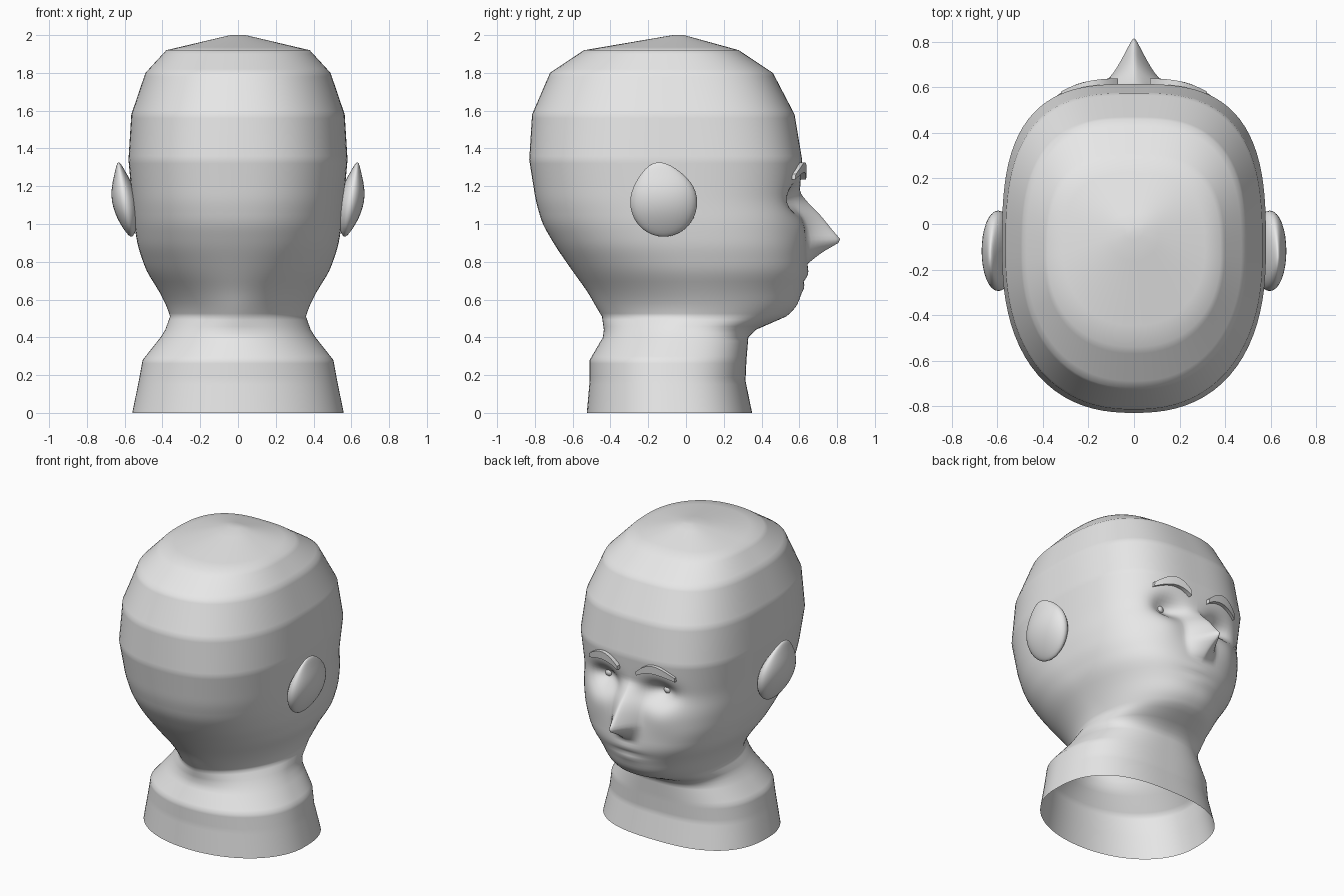
import bpy, bmesh
from math import sin, cos, pi, exp, ceil, sqrt

if "Cube" in bpy.data.objects:
    bpy.data.objects.remove(bpy.data.objects["Cube"])

clay = bpy.data.materials.new("plain_grey")
clay.use_nodes = True
GREY = (0.8, 0.8, 0.8, 1)
clay.diffuse_color = GREY
clay.node_tree.nodes["Principled BSDF"].inputs["Base Color"].default_value = GREY

# Outline by height: z, half width, back y, face y, squareness of the face side
PROFILE = [
    (0, .56, -.525, .35, 2.6), (.17, .525, -.51, .315, 2.6),
    (.28, .505, -.51, .32, 2.6), (.40, .41, -.44, .33, 2.5),
    (.44, .385, -.435, .37, 2.4), (.51, .36, -.445, .53, 2.2),
    (.56, .375, -.475, .59, 2.2), (.64, .415, -.52, .61, 2.3),
    (.75, .485, -.60, .645, 2.5), (.88, .53, -.69, .64, 2.7),
    (1, .55, -.76, .63, 2.8), (1.12, .56, -.795, .6, 2.9),
    (1.34, .58, -.83, .615, 3), (1.58, .565, -.815, .575, 2.9),
    (1.8, .49, -.72, .46, 2.8), (1.92, .38, -.54, .28, 2.8),
    (2, .04, -.07, -.01, 2.5)]
# Nose ridge: z, depth, half width
NOSE = [(.79, 0, .1), (.85, .09, .115), (.91, .21, .12),
        (.98, .15, .12), (1.06, .095, .12), (1.17, 0, .11)]
FACE_LOW, FACE_HIGH = .54, 1.3


def interpolate(table, z):
    if z <= table[0][0]:
        return table[0][1:]
    for a, b in zip(table, table[1:]):
        if z <= b[0]:
            t = (z - a[0]) / (b[0] - a[0])
            return tuple(p + (q - p) * t for p, q in zip(a[1:], b[1:]))
    return table[-1][1:]


def section(z):
    """Half width, half depth, centre and squareness, softened over the face."""
    soft = .03 if FACE_LOW < z < FACE_HIGH else 0
    samples = [interpolate(PROFILE, z + d) for d in (-soft, 0, soft)]
    w, back, front, n = (sum(c) / 3 for c in zip(*samples))
    return w, (front - back) / 2, (front + back) / 2, n


def bump(x, z, cx, cz, sx, sz):
    return exp(-((abs(x) - cx) / sx) ** 2 - ((z - cz) / sz) ** 2)


def features(x, z):
    """Forward relief of the nose, eye sockets, cheeks and lips."""
    depth, width = interpolate(NOSE, z)
    relief = depth * max(0, 1 - sqrt(x * x + .0001) / width) ** 1.35
    relief -= .08 * bump(x, z, .2, 1.13, .1, .07)
    relief += .012 * bump(x, z, .24, .97, .1, .09)
    relief += .008 * bump(x, z, 0, .735, .1, .03)
    relief += .008 * bump(x, z, 0, .66, .09, .03)
    relief -= .008 * bump(x, z, 0, .697, .13, .015)
    return relief


def face_y(x, z):
    w, d, c, n = section(z)
    return c + d * (1 - (abs(x) / w) ** n) ** (1 / n) + features(x, z)


def finish(bm, name):
    bmesh.ops.recalc_face_normals(bm, faces=bm.faces)
    mesh = bpy.data.meshes.new(name)
    bm.to_mesh(mesh)
    bm.free()
    for p in mesh.polygons:
        p.use_smooth = True
    mesh.materials.append(clay)
    obj = bpy.data.objects.new(name, mesh)
    bpy.context.collection.objects.link(obj)
    return obj


# Head and neck: stacked rings, square at the face, rounder behind, open below
HALF = 56
heights = [0]
for low, high in zip(PROFILE, PROFILE[1:]):
    gap = high[0] - low[0]
    count = ceil(gap / .02)
    heights += [low[0] + gap * (i + 1) / count for i in range(count)]
bm = bmesh.new()
rings = []
for z in heights:
    w, d, c, n = section(z)
    ring = []
    for i in range(-HALF, HALF):
        u = i / HALF
        a = pi * u * abs(u) ** .4
        m = n if cos(a) > 0 else .8 * n
        r = (abs(sin(a)) ** m + abs(cos(a)) ** m) ** (-1 / m)
        x, y = w * r * sin(a), c + d * r * cos(a)
        if cos(a) > 0:
            y += features(x, z)
        ring.append(bm.verts.new((x, y, z)))
    rings.append(ring)
for low, high in zip(rings, rings[1:]):
    for i in range(2 * HALF):
        bm.faces.new((low[i - 1], low[i], high[i], high[i - 1]))
bm.faces.new(rings[-1])
finish(bm, "head_and_neck")

for side, label in ((1, "left"), (-1, "right")):
    # Ear: tilted lens with a pointed top
    bm = bmesh.new()
    bmesh.ops.create_uvsphere(bm, u_segments=32, v_segments=20, radius=1)
    for v in bm.verts:
        x, y, z = v.co
        rise = .182 * z + (.03 * z ** 6 if z > 0 else 0)
        v.co = (side * (.596 + .07 * x * (1 - .4 * z * z) + .17 * rise),
                -.118 + .177 * y - .025 * max(0, z) ** 4, 1.115 + rise)
    finish(bm, label + "_ear")

    # Eye: small ball set in the socket
    bm = bmesh.new()
    bmesh.ops.create_uvsphere(bm, u_segments=20, v_segments=12, radius=.03)
    bmesh.ops.translate(bm, verts=bm.verts,
                        vec=(side * .22, face_y(.22, 1.135) - .014, 1.135))
    finish(bm, label + "_eye")

    # Eyebrow: broad tapered arch that follows the forehead
    bm = bmesh.new()
    rows = []
    STEPS = 14
    for i in range(STEPS + 1):
        t = i / STEPS
        x = .07 + .25 * t
        mid = 1.25 + .05 * sin(pi * t ** .9)
        half = .014 + .013 * sin(pi * t)
        out = .03 - .012 * t
        rows.append([bm.verts.new((side * x, face_y(x, z) + lift, z))
                     for z, lift in ((mid - half, out), (mid + half, out),
                                     (mid + half, -.012), (mid - half, -.012))])
    for a, b in zip(rows, rows[1:]):
        for k in range(4):
            bm.faces.new((a[k - 1], a[k], b[k], b[k - 1]))
    bm.faces.new(rows[0])
    bm.faces.new(rows[-1])
    brow = finish(bm, label + "_eyebrow")
    bpy.context.view_layer.objects.active = brow
    brow.select_set(True)
    bpy.ops.object.shade_smooth_by_angle()
    brow.select_set(False)
